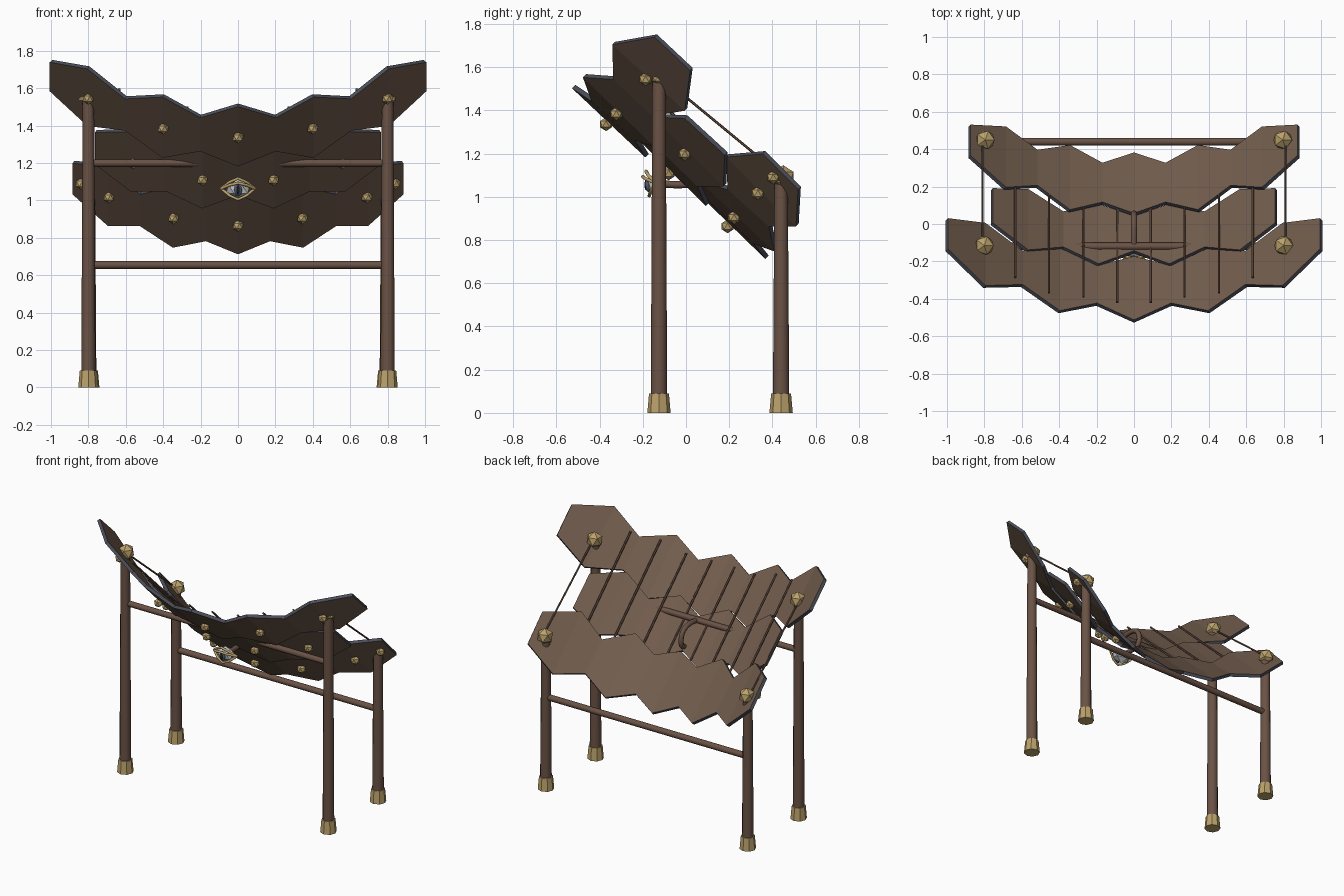
import bpy, bmesh, math
from mathutils import Vector

if "Cube" in bpy.data.objects:
    bpy.data.objects.remove(bpy.data.objects["Cube"])


def material(name, rgb):
    m = bpy.data.materials.new(name)
    m.diffuse_color = (*rgb, 1)
    m.use_nodes = True
    m.node_tree.nodes["Principled BSDF"].inputs["Base Color"].default_value = m.diffuse_color
    return m


HIDE = material("plate brown", (0.165, 0.107, 0.073))
EDGE = material("slate edge", (0.07, 0.077, 0.10))
WOOD = material("post wood", (0.145, 0.085, 0.06))
BRASS = material("brass", (0.50, 0.36, 0.15))
WHITE = material("eye white", (0.50, 0.52, 0.54))
IRIS = material("iris grey blue", (0.08, 0.11, 0.16))
BLACK = material("pupil black", (0.01, 0.01, 0.012))


def finish(bm, name, mat, smooth=False):
    me = bpy.data.meshes.new(name)
    bm.normal_update()
    bm.to_mesh(me)
    bm.free()
    me.materials.append(mat)
    ob = bpy.data.objects.new(name, me)
    bpy.context.collection.objects.link(ob)
    if smooth:
        bpy.context.view_layer.objects.active = ob
        ob.select_set(True)
        bpy.ops.object.shade_smooth_by_angle(angle=math.radians(50))
        ob.select_set(False)
    return ob


def rod(name, a, b, r1, r2, mat, sides=12, smooth=True):
    """Tapered cylinder from a to b."""
    a, b = Vector(a), Vector(b)
    bm = bmesh.new()
    bmesh.ops.create_cone(bm, cap_ends=True, segments=sides, radius1=r1,
                          radius2=r2, depth=(b - a).length)
    bm.transform((b - a).to_track_quat('Z', 'Y').to_matrix().to_4x4())
    bmesh.ops.translate(bm, verts=bm.verts, vec=(a + b) / 2)
    return finish(bm, name, mat, smooth)


def ball(name, c, size, mat, sub=1, smooth=False):
    bm = bmesh.new()
    bmesh.ops.create_icosphere(bm, subdivisions=sub, radius=1)
    bmesh.ops.scale(bm, verts=bm.verts, vec=size)
    bmesh.ops.translate(bm, verts=bm.verts, vec=c)
    return finish(bm, name, mat, smooth)


def tube(name, pts, r, mat, kind='POLY'):
    cu = bpy.data.curves.new(name, 'CURVE')
    cu.dimensions = '3D'
    cu.bevel_depth = r
    cu.bevel_resolution = 2
    cu.use_fill_caps = True
    sp = cu.splines.new(kind)
    sp.points.add(len(pts) - 1)
    for p, co in zip(sp.points, pts):
        p.co = (*co, 1)
    if kind == 'NURBS':
        sp.order_u = 3
        sp.use_endpoint_u = True
        sp.resolution_u = 5
    cu.materials.append(mat)
    ob = bpy.data.objects.new(name, cu)
    bpy.context.collection.objects.link(ob)


# Hexagon rows: stations (x, front y, front z, back y, back z), right half only
ROWS = {
    "front_plates": [(0, -.52, 1.51, -.18, 1.19), (.2, -.43, 1.45, -.23, 1.27),
                     (.4, -.47, 1.56, -.135, 1.235), (.6, -.33, 1.55, -.15, 1.38),
                     (.8, -.335, 1.71, 0, 1.405), (1, -.14, 1.745, .025, 1.59)],
    "middle_plates": [(0, -.15, 1.21, .035, 1.035), (.19, -.22, 1.28, .1, .965),
                      (.38, -.13, 1.24, .06, 1.055), (.57, -.145, 1.375, .18, 1.055),
                      (.76, .0, 1.37, .185, 1.20)],
    "back_plates": [(0, .05, 1.035, .375, .72), (.17, .11, .99, .32, .79),
                    (.345, .07, 1.08, .415, .755), (.52, .2, 1.04, .39, .87),
                    (.69, .19, 1.19, .515, .87), (.88, .36, 1.205, .525, 1.04)],
}


def on_row(row, x, t):
    """Point on a row at width x, t = 0 front edge to 1 back edge."""
    st = ROWS[row]
    for p, q in zip(st, st[1:]):
        if x <= q[0] + 1e-6:
            k = (x - p[0]) / (q[0] - p[0])
            s = [u + (v - u) * k for u, v in zip(p, q)]
            return Vector((x, s[1] + (s[3] - s[1]) * t, s[2] + (s[4] - s[2]) * t))


for name, half in ROWS.items():
    full = [(-s[0], *s[1:]) for s in half[:0:-1]] + half
    bm = bmesh.new()
    cols = [(bm.verts.new(s[:3]), bm.verts.new((s[0], s[3], s[4]))) for s in full]
    for (a, b), (c, d) in zip(cols, cols[1:]):
        bm.faces.new((a, c, d, b))
    ob = finish(bm, name, HIDE)
    ob.data.materials.append(EDGE)
    sol = ob.modifiers.new("thickness", 'SOLIDIFY')
    sol.thickness = 0.022
    sol.offset = 0
    sol.material_offset_rim = 1

# Bolts under each hexagon
UNDER = Vector((0, -.02, -.014))
for row, xs in (("front_plates", (0, .4, .8)), ("middle_plates", (.19, .56)),
                ("back_plates", (0, .345, .69, .84))):
    for x in xs:
        for s in ((1, -1) if x else (1,)):
            c = on_row(row, x, .5) + UNDER
            ball("bolt", (c.x * s, c.y, c.z), (.032,) * 3, BRASS)

for s in (1, -1):
    # Posts, feet and ball finials
    for part, x, y, top, knob in (("front", .8, -.125, 1.53, 1.56),
                                  ("back", .795, .44, 1.06, 1.09)):
        rod(part + "_post", (s * x, y, .03), (s * x, y, top), .038, .031, WOOD)
        rod(part + "_foot", (s * x, y, 0), (s * x, y, .09), .054, .046, BRASS, 8, False)
        ball(part + "_finial", (s * x, y + .01, knob), (.056,) * 3, BRASS)
    # Side tie between finials
    rod("side_tie", (s * .81, -.12, 1.56), (s * .81, .45, 1.09), .006, .006, WOOD, 6)
    # Battens over the plates
    for x in (.09, .27, .455, .635):
        a = on_row("front_plates", x, .22) + Vector((0, 0, .06))
        b = on_row("back_plates", x, .75)
        rod("batten", (s * x, a.y, a.z), (s * x, b.y, b.z), .007, .007, WOOD, 6)

# Cross rails
rod("front_rail", (-.8, -.12, 1.2), (.8, -.12, 1.2), .02, .02, WOOD)
rod("back_rail", (-.8, .44, .655), (.8, .44, .655), .021, .021, WOOD)

# Hook that carries the eye
tube("eye_hook", [(0, -.11, 1.2), (0, -.02, 1.21), (0, .05, 1.17), (0, .06, 1.08),
                  (0, .0, 1.05), (0, -.12, 1.06)], .017, WOOD, 'NURBS')

# Hanging eye with iris, pupil and lids
ball("eyeball", (0, -.14, 1.06), (.072, .045, .052), WHITE)
ball("iris", (0, -.172, 1.055), (.022, .017, .034), IRIS, 2, True)
ball("pupil", (0, -.184, 1.055), (.009, .009, .025), BLACK, 2, True)
for name, rise, y in (("upper_lid", .055, -.185), ("lid_crease", .03, -.20),
                      ("lower_lid", -.058, -.17)):
    tube(name, [(x * .09, -.14 + (y + .14) * (1 - x * x), 1.063 + rise * (1 - abs(x) ** 1.5))
                for x in (-1, -.5, 0, .5, 1)], .008, BRASS)
